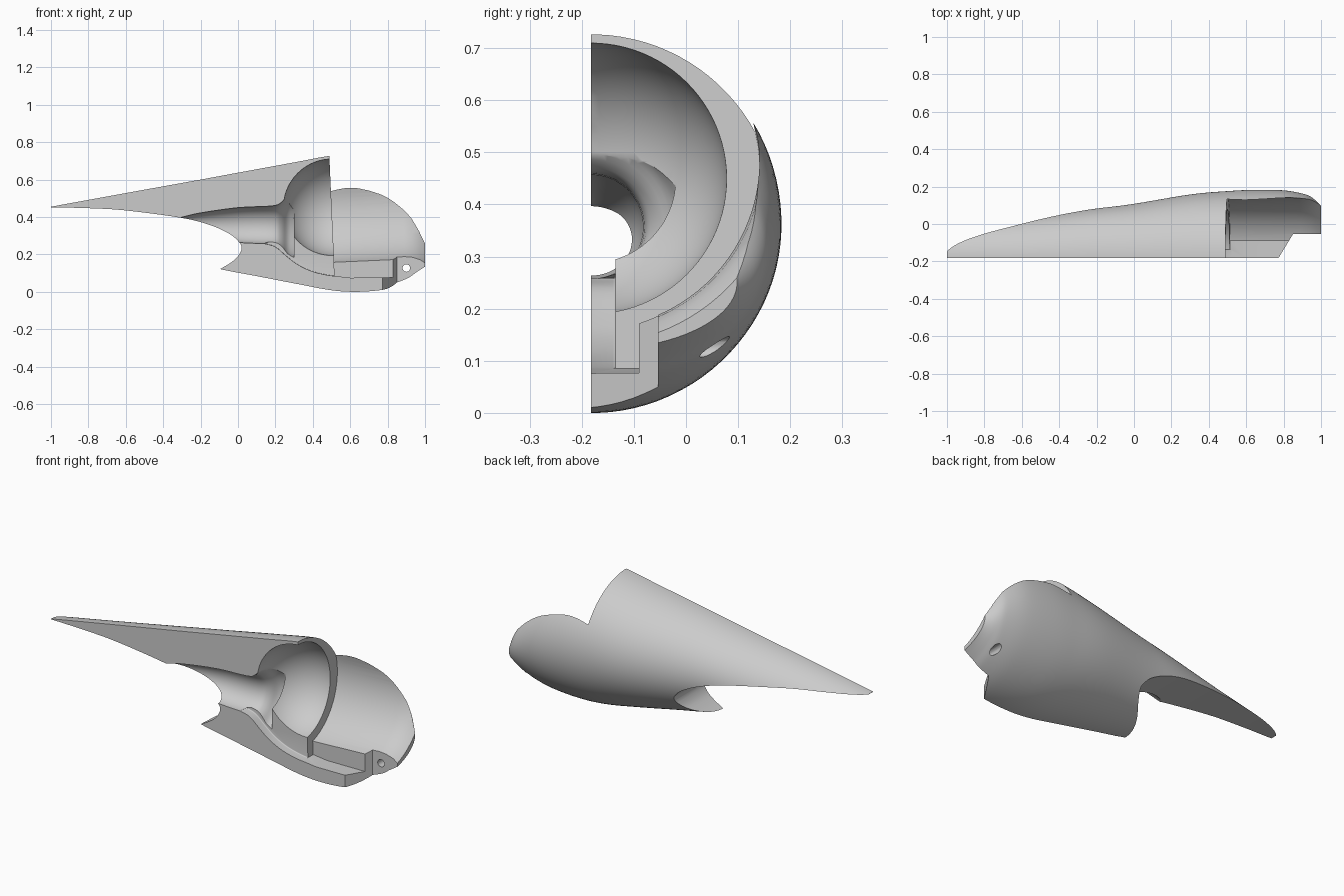
import bpy, bmesh, math
from mathutils import Vector, Matrix

cube = bpy.data.objects.get("Cube")
if cube:
    bpy.data.objects.remove(cube, do_unlink=True)

Y0 = -0.182          # the flat section plane
SEG = 96

grey = bpy.data.materials.new("light grey")
grey.use_nodes = True
GREY = (0.6, 0.6, 0.6, 1)
grey.diffuse_color = GREY
grey.node_tree.nodes["Principled BSDF"].inputs["Base Color"].default_value = GREY


def smooth_path(points, steps=6):
    """Catmull-Rom curve through the points, in any number of dimensions."""
    p = [Vector(q) for q in points]
    p = [2 * p[0] - p[1]] + p + [2 * p[-1] - p[-2]]
    out = []
    for a, b, c, d in zip(p, p[1:], p[2:], p[3:]):
        for i in range(steps):
            t = i / steps
            out.append(0.5 * (2 * b + (c - a) * t + (2 * a - 5 * b + 4 * c - d) * t ** 2
                              + (3 * b - a - 3 * c + d) * t ** 3))
    return out + [p[-2]]


def finish(bm, name):
    bmesh.ops.recalc_face_normals(bm, faces=bm.faces)
    mesh = bpy.data.meshes.new(name)
    bm.to_mesh(mesh)
    bm.free()
    mesh.materials.append(grey)
    ob = bpy.data.objects.new(name, mesh)
    bpy.context.collection.objects.link(ob)
    return ob


def loft(stations, name):
    """Elliptical sections along x: (x, centre z, half height, half width)."""
    bm = bmesh.new()
    rings = []
    for x, c, h, w in stations:
        angles = [2 * math.pi * (i + 0.5) / SEG for i in range(SEG)]
        rings.append([bm.verts.new((x, Y0 + w * math.sin(a), c + h * math.cos(a))) for a in angles])
    for r, s in zip(rings, rings[1:]):
        for i in range(SEG):
            j = (i + 1) % SEG
            bm.faces.new((r[i], r[j], s[j], s[i]))
    bm.faces.new(rings[0])
    bm.faces.new(rings[-1])
    return finish(bm, name)


def prism(points, low, high, name, axis="Y"):
    """Extrude an outline along y (x, z points) or z (x, y points)."""
    bm = bmesh.new()
    place = (lambda u, v, t: (u, t, v)) if axis == "Y" else (lambda u, v, t: (u, v, t))
    a = [bm.verts.new(place(u, v, low)) for u, v in points]
    b = [bm.verts.new(place(u, v, high)) for u, v in points]
    bm.faces.new(a)
    bm.faces.new(b)
    for i in range(len(a)):
        j = (i + 1) % len(a)
        bm.faces.new((a[i], a[j], b[j], b[i]))
    return finish(bm, name)


def arc(cx, cz, r, start, end, n):
    return [(cx + r * math.cos(math.radians(start + (end - start) * i / n)),
             cz + r * math.sin(math.radians(start + (end - start) * i / n))) for i in range(n + 1)]


# Outer hull: x, top, bottom, half width
hull = [(-1, .455, .10, .19), (-.6, .528, .11, .22), (-.2, .6, .13, .265), (0, .637, .102, .29),
        (.3, .692, .045, .34), (.5, .728, .008, .358), (.65, .73, 0, .365), (.8, .685, .015, .362),
        (.9, .59, .05, .345), (.95, .5, .085, .325), (1, .38, .12, .28)]
shell = loft([(x, (t + b) / 2, (t - b) / 2, w) for x, t, b, w in smooth_path(hull)], "half_shell")

cutters = []

# Half removed at the section plane
cutters.append(prism([(-2, -1), (2, -1), (2, 2), (-2, 2)], -2, Y0, "section_cut"))

# Hooked cut-out under the tail
hook = smooth_path([(-1.1, .456), (-1, .452), (-.8, .447), (-.6, .435), (-.3, .395), (-.15, .357),
                    (-.05, .312), (0, .272), (.02, .235), (0, .19), (-.04, .155), (-.1, .12), (-.2, .07)])
cutters.append(prism([tuple(p) for p in hook] + [(-.2, -.2), (-1.1, -.2)], -1, 1, "tail_cut"))

# Inner tube, flaring into the bowl
tube = smooth_path([(-.4, .02), (-.3, .042), (-.2, .065), (0, .093), (.18, .102), (.23, .12),
                    (.265, .16), (.3, .18)], 4)
cutters.append(loft([(x, .357, r, r) for x, r in tube], "tube_cut"))

# Round bowl
bm = bmesh.new()
bmesh.ops.create_uvsphere(bm, u_segments=96, v_segments=48, radius=.26,
                          matrix=Matrix.Translation((.503, Y0, .45)))
cutters.append(finish(bm, "bowl_cut"))

# Groove along the bottom of the bowl, with a rounded side
groove = [(.5, .4)] + smooth_path([(.14, .258), (.2, .24), (.26, .19), (.32, .145), (.4, .108),
                                   (.5, .086), (.58, .085)], 4) + [(.58, .4)]
g = prism([tuple(p) for p in groove], -.4, -.135, "groove_cut")
mod = g.modifiers.new("round", "BEVEL")
mod.width, mod.segments, mod.limit_method, mod.angle_limit = .035, 5, "ANGLE", math.radians(60)
cutters.append(g)

# Open nose pocket, slightly tilted, flaring at the end
pocket = [(0, .323), (.38, .323), (.42, .328), (.46, .342), (.49, .362), (.52, .39), (.6, .45)]
p = loft([(x, 0, r, r) for x, r in pocket], "pocket_cut")
p.data.transform(Matrix.Translation((.5, Y0, .467)) @ Matrix.Rotation(-.045, 4, "Y")
                 @ Matrix.Translation((0, -Y0, 0)))
cutters.append(p)

# Slot in the pocket floor, and the slanted clearance beside the pivot boss
cutters.append(prism([(.516, .085), (.6, .075), (1.1, .078), (1.1, .4), (.505, .4)], -.4, -.09, "slot_cut"))
cutters.append(prism([(.765, -.195), (.85, -.054), (1.2, -.054), (1.2, -.5), (.765, -.5)],
                     -.2, .4, "clearance_cut", "Z"))

# Pivot hole
cutters.append(prism(arc(.9, .127, .02, 0, 345, 23), -1, 1, "pivot_hole_cut"))

for c in cutters:
    c.hide_render = True
    m = shell.modifiers.new(c.name, "BOOLEAN")
    m.operation, m.solver, m.object = "DIFFERENCE", "EXACT", c

# Apply the cuts and drop the cutters
bpy.context.view_layer.update()
mesh = bpy.data.meshes.new_from_object(shell.evaluated_get(bpy.context.evaluated_depsgraph_get()))
shell.modifiers.clear()
shell.data = mesh
for c in cutters:
    bpy.data.objects.remove(c, do_unlink=True)
mesh.materials.clear()
mesh.materials.append(grey)

bpy.ops.object.select_all(action="DESELECT")
shell.select_set(True)
bpy.context.view_layer.objects.active = shell
bpy.ops.object.shade_smooth_by_angle(angle=math.radians(30))
